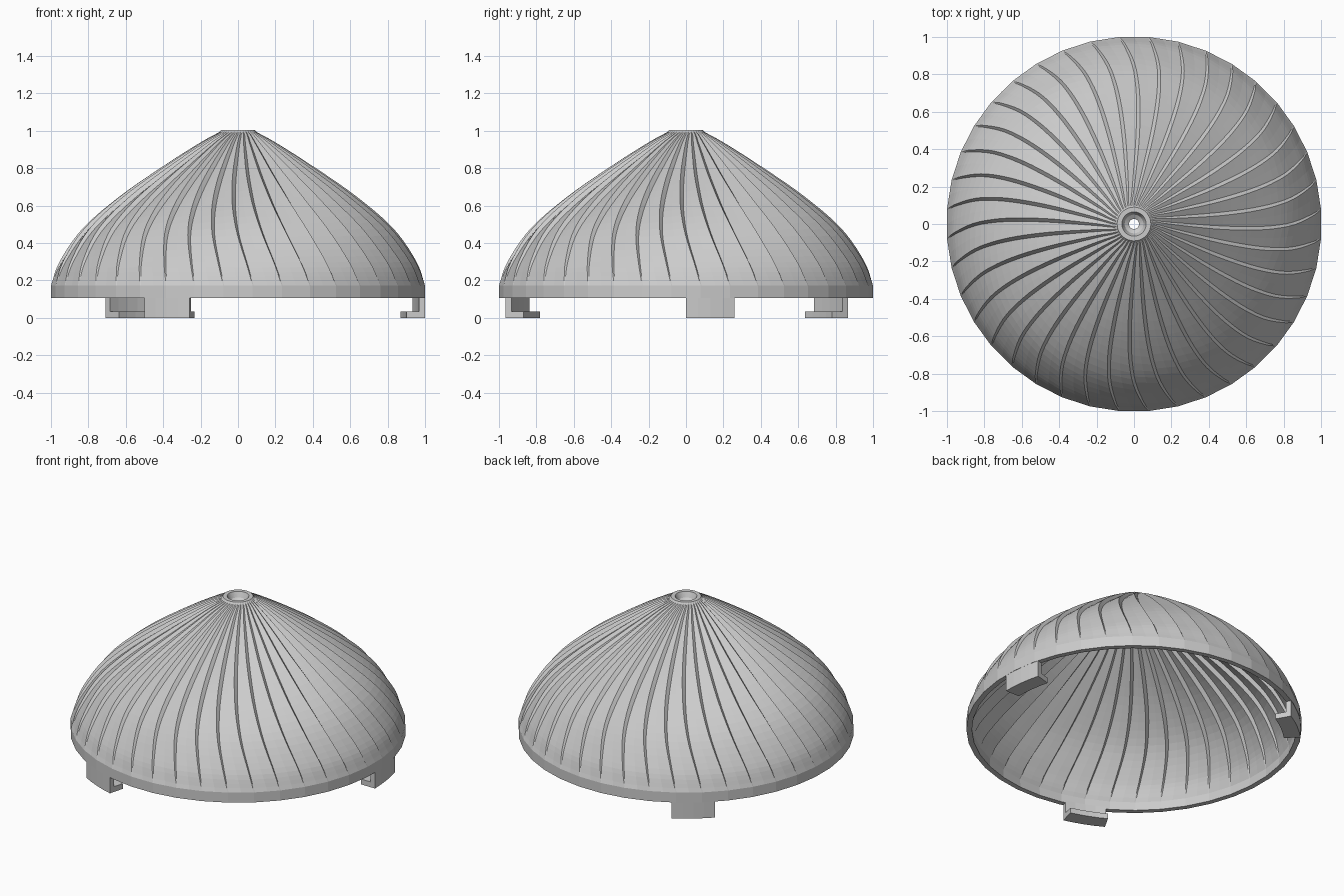
import bpy, bmesh, math
from mathutils import Vector

if "Cube" in bpy.data.objects:
    bpy.data.objects.remove(bpy.data.objects["Cube"])

SECTORS = 40
STEP = 2 * math.pi / SECTORS
WALL = 0.033

grey = bpy.data.materials.new("light_grey")
grey.use_nodes = True
grey.diffuse_color = (0.6, 0.6, 0.6, 1)
grey.node_tree.nodes["Principled BSDF"].inputs["Base Color"].default_value = (0.6, 0.6, 0.6, 1)


def finish(bm, name):
    bmesh.ops.remove_doubles(bm, verts=bm.verts, dist=1e-5)
    bmesh.ops.recalc_face_normals(bm, faces=bm.faces)
    mesh = bpy.data.meshes.new(name)
    bm.to_mesh(mesh)
    bm.free()
    mesh.materials.append(grey)
    obj = bpy.data.objects.new(name, mesh)
    bpy.context.scene.collection.objects.link(obj)


def smooth_path(points, steps):
    """Catmull-Rom curve through the points."""
    p = [Vector(q) for q in points]
    p = [2 * p[0] - p[1]] + p + [2 * p[-1] - p[-2]]
    out = []
    for a, b, c, d in zip(p, p[1:], p[2:], p[3:]):
        for i in range(steps):
            t = i / steps
            out.append(0.5 * (2 * b + (c - a) * t + (2 * a - 5 * b + 4 * c - d) * t ** 2
                              + (3 * b - a - 3 * c + d) * t ** 3))
    return out + [p[-2]]


# Dome profile: radius, height, twist in degrees, blade step depth
path = smooth_path([(1.003, 0.172, 0, 0), (0.955, 0.3, -2, 0.011),
                    (0.83, 0.478, -5.3, 0.018), (0.63, 0.652, -7.5, 0.02),
                    (0.39, 0.818, -7.8, 0.016), (0.2, 0.938, -5, 0.009),
                    (0.1, 0.993, 2, 0.003)], 5)

# Closed shell section: rim, outer skin, top funnel, inner skin
outer, inner = [], []
for i, q in enumerate(path):
    d = path[min(i + 1, len(path) - 1)] - path[max(i - 1, 0)]
    n = Vector((d[1], -d[0])).normalized()
    outer.append((q[0], q[1], q[2], q[3], n))
    r, z = q[0] - n.x * WALL, q[1] - n.y * WALL
    if z < 0.94:
        inner.append((r, z, q[2], q[3], n))
up = Vector((0, 1))
rim = [(r, 0.106, 0, 0, up) for r in (1.003 - WALL, 1.003)]
funnel = [(r, z, 2, 0, up) for r, z in
          ((0.09, 1.004), (0.065, 1.004), (0.05, 0.97), (0.027, 0.955), (0.027, 0.935))]
section = rim + outer + funnel + inner[::-1]

# Sawtooth blades: a flat rising panel in each sector, then a sharp drop
bm = bmesh.new()
rings = []
for r, z, twist, depth, n in section:
    drop = 0.03 + 0.42 * max(1 - r, 0)
    ring = []
    for k in range(SECTORS):
        for frac, level in ((0, 0), (drop, -1), ((1 + drop) / 2, -0.5)):
            a = (k + 0.5 + frac) * STEP + math.radians(twist)
            flat = math.cos(STEP / 2) / math.cos((frac - 0.5) * STEP)
            rr, zz = r * flat + n.x * depth * level, z + n.y * depth * level
            ring.append(bm.verts.new((rr * math.cos(a), rr * math.sin(a), zz)))
    rings.append(ring)
for ra, rb in zip(rings, rings[1:] + rings[:1]):
    for j in range(len(ra)):
        m = (j + 1) % len(ra)
        bm.faces.new((ra[j], ra[m], rb[m], rb[j]))
finish(bm, "twisted_dome_shade")

# Three hooked clips below the rim, swept over fifteen degrees
hook = [(0.9, 0), (1.0, 0), (1.0, 0.12), (0.967, 0.12), (0.967, 0.035), (0.9, 0.035)]
for c in range(3):
    bm = bmesh.new()
    cuts = []
    for s in range(5):
        a = math.radians(120 * c + 15 * s / 4)
        cuts.append([bm.verts.new((r * math.cos(a), r * math.sin(a), z)) for r, z in hook])
    for u, v in zip(cuts, cuts[1:]):
        for j in range(len(hook)):
            m = (j + 1) % len(hook)
            bm.faces.new((u[j], u[m], v[m], v[j]))
    bm.faces.new(cuts[0])
    bm.faces.new(cuts[-1][::-1])
    finish(bm, f"rim_clip_{c + 1}")
